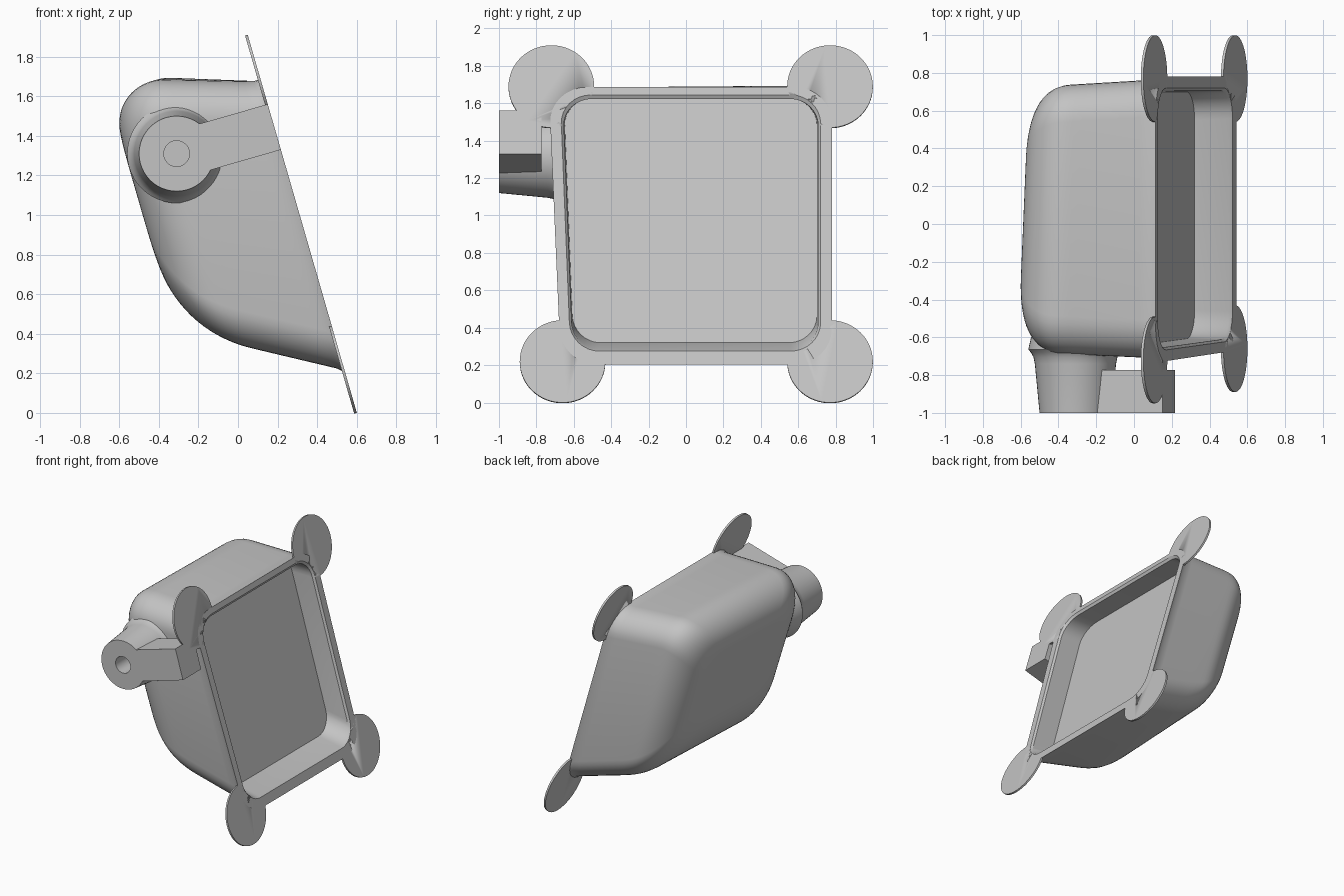
import bpy, bmesh, math
from mathutils import Vector

old = bpy.data.objects.get("Cube")
if old:
    bpy.data.objects.remove(old, do_unlink=True)

grey = bpy.data.materials.new("light_grey")
grey.use_nodes = True
grey.diffuse_color = (0.55, 0.55, 0.55, 1)
grey.node_tree.nodes["Principled BSDF"].inputs["Base Color"].default_value = (0.55, 0.55, 0.55, 1)

TILT = math.radians(16.1)
SIN, COS = math.sin(TILT), math.cos(TILT)
DEPTH = 0.744


def place(y, s, d):
    """Tilted frame: y across, s up along the opening, d depth behind it."""
    return Vector((0.325 - SIN * s - COS * d, y, 0.955 + COS * s - SIN * d))


def finish(name, bm, angle=30):
    bmesh.ops.recalc_face_normals(bm, faces=bm.faces)
    mesh = bpy.data.meshes.new(name)
    bm.to_mesh(mesh)
    bm.free()
    mesh.materials.append(grey)
    obj = bpy.data.objects.new(name, mesh)
    bpy.context.collection.objects.link(obj)
    bpy.ops.object.select_all(action='DESELECT')
    obj.select_set(True)
    bpy.context.view_layer.objects.active = obj
    bpy.ops.object.shade_smooth_by_angle(angle=math.radians(angle))
    return obj


def loft(name, rings, closed_ends=True):
    bm = bmesh.new()
    loops = [[bm.verts.new(p) for p in ring] for ring in rings]
    n = len(loops[0])
    for a, b in zip(loops, loops[1:]):
        for i in range(n):
            j = (i + 1) % n
            bm.faces.new((a[i], a[j], b[j], b[i]))
    if closed_ends:
        bm.faces.new(loops[0])
        bm.faces.new(loops[-1])
    return finish(name, bm)


def section(front, back, bottom, top, radius, d, skew=0.0, steps=8):
    """Rounded rectangle whose front side leans outward towards the top."""
    points = []
    corners = ((back, top, -1, -1), (-front, top, 1, -1),
               (-front, -bottom, 1, 1), (back, -bottom, -1, 1))
    for k, (y, s, iy, js) in enumerate(corners):
        for i in range(steps + 1):
            a = math.pi / 2 * (k + i / steps)
            py = y + iy * radius + radius * math.cos(a)
            ps = s + js * radius + radius * math.sin(a)
            if py < 0:
                py *= 1 + 0.06 * ps
            points.append(place(py, ps, d * (1 - skew * py)))
    return points


def wall(start, slope, radius, d):
    """Extent of a drafted wall that rounds over into the flat back."""
    root = math.sqrt(1 + slope * slope)
    mid = DEPTH - radius
    if d <= mid - radius * slope / root:
        return start + slope * d + (0.012 if d == 0 else 0)
    centre = start + slope * mid - radius * root
    return centre + math.sqrt(max(0, radius ** 2 - (d - mid) ** 2))


# Housing: rounded outer shell, rim and shallow recess in one loft
depths = [0, 0.035] + [DEPTH * math.sin(math.pi / 2 * i / 28) for i in range(2, 29)]
rings = [section(wall(0.69, -0.06, 0.25, d), wall(0.768, -0.06, 0.25, d),
                 wall(0.77, -0.58, 0.67, d), wall(0.75, 0.32, 0.226, d),
                 0.2, d, skew=0.06) for d in reversed(depths)]
rings += [
    section(0.645, 0.72, 0.708, 0.718, 0.16, 0),
    section(0.632, 0.707, 0.695, 0.700, 0.15, 0.015),
    section(0.625, 0.70, 0.609, 0.750, 0.15, 0.18),
]
loft("housing", rings)

# Mounting tabs: thin discs trimmed by the opening
cutter = loft("opening_cutter", [section(0.645, 0.72, 0.708, 0.718, 0.16, d)
                                 for d in (-0.1, 0.1)])
cutter.hide_render = True
for name, y, s in (("upper_front_tab", -0.72, 0.765), ("upper_back_tab", 0.77, 0.765),
                   ("lower_front_tab", -0.66, -0.765), ("lower_back_tab", 0.77, -0.765)):
    angles = [2 * math.pi * i / 64 for i in range(64)]
    tab = loft(name, [[place(y + 0.229 * math.cos(a), s + 0.229 * math.sin(a), d)
                       for a in angles] for d in (0, 0.014)])
    trim = tab.modifiers.new("trim", 'BOOLEAN')
    trim.operation = 'DIFFERENCE'
    trim.object = cutter
    trim.solver = 'EXACT'
    bpy.ops.object.modifier_apply(modifier=trim.name)
bpy.data.objects.remove(cutter, do_unlink=True)

# Side boss: tapered round post with a blind hole and a flared root
profile = ((0.065, -0.82), (0.065, -1.0), (0.19, -1.0), (0.215, -0.74),
           (0.222, -0.705), (0.236, -0.68), (0.25, -0.665), (0.235, -0.6), (0.2, -0.5))
rings = [[Vector((-0.31 + r * math.cos(2 * math.pi * i / 48), y,
                  1.31 + r * math.sin(2 * math.pi * i / 48))) for i in range(48)]
         for r, y in profile]
loft("side_boss", rings)

# Arm: block joining the boss to the rim plane
loft("boss_arm", [[place(y, s, d) for y, s in
                   ((-1.0, 0.39), (-0.772, 0.39), (-0.772, 0.63), (-1.0, 0.63))]
                  for d in (0, 0.42)])
